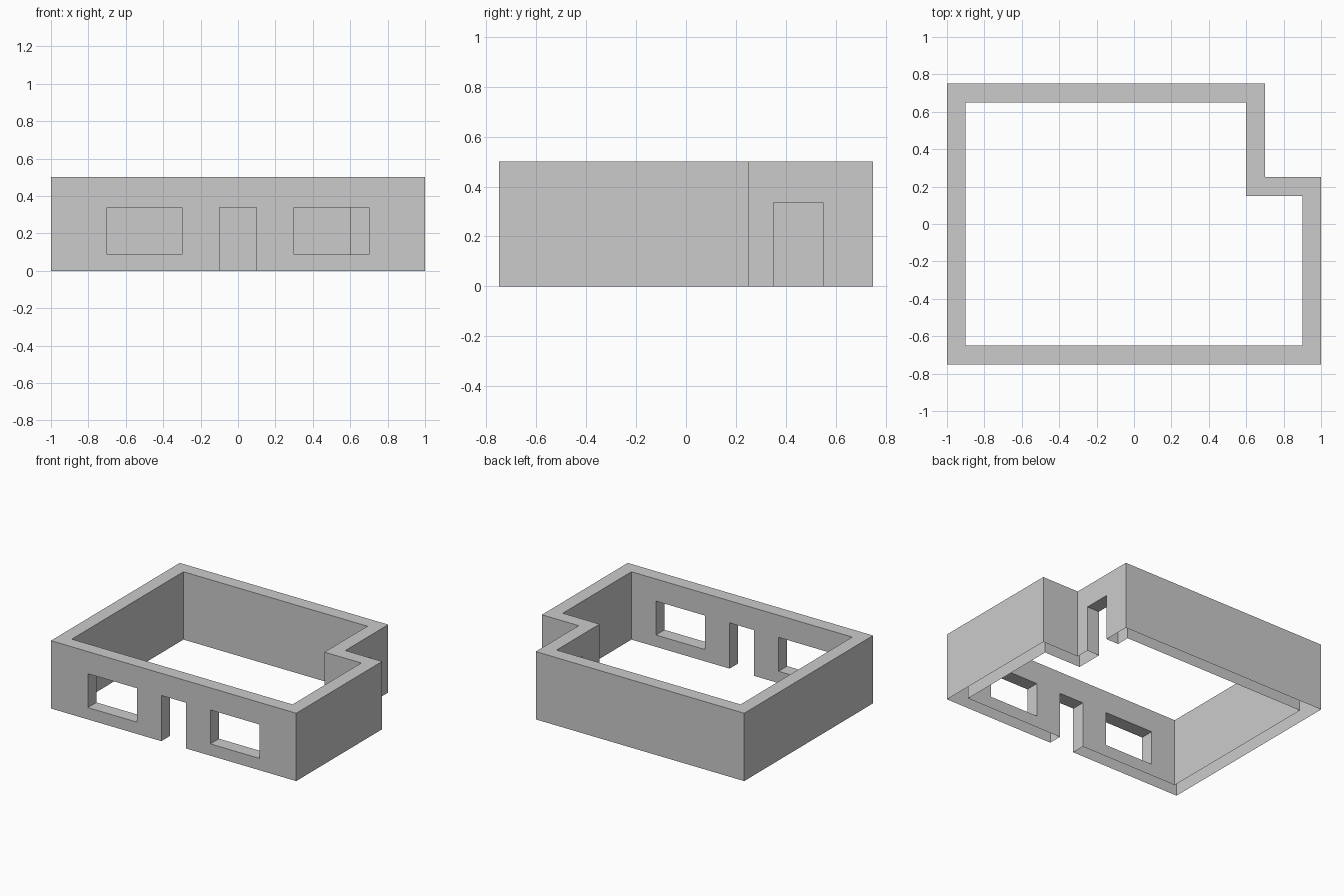
import bpy, bmesh

if "Cube" in bpy.data.objects:
    bpy.data.objects.remove(bpy.data.objects["Cube"])

HEIGHT = 0.5
OUTER = [(-1, -.75), (1, -.75), (1, .25), (.7, .25), (.7, .75), (-1, .75)]
INNER = [(-.9, -.65), (.9, -.65), (.9, .15), (.6, .15), (.6, .65), (-.9, .65)]


def add_object(name, bm):
    bmesh.ops.recalc_face_normals(bm, faces=bm.faces[:])
    mesh = bpy.data.meshes.new(name)
    bm.to_mesh(mesh)
    bm.free()
    obj = bpy.data.objects.new(name, mesh)
    bpy.context.collection.objects.link(obj)
    return obj


def box(name, lo, hi):
    bm = bmesh.new()
    bmesh.ops.create_cube(bm, size=1)
    for v in bm.verts:
        v.co = [(a + b) / 2 + c * (b - a) for a, b, c in zip(lo, hi, v.co)]
    return add_object(name, bm)


# Wall ring following the notched floor plan
bm = bmesh.new()
rings = [[bm.verts.new((x, y, z)) for x, y in outline]
         for outline, z in ((OUTER, 0), (OUTER, HEIGHT), (INNER, HEIGHT), (INNER, 0))]
for r in range(4):
    a, b = rings[r], rings[(r + 1) % 4]
    for i in range(6):
        j = (i + 1) % 6
        bm.faces.new((a[i], a[j], b[j], b[i]))
walls = add_object("walls", bm)

# Openings: two front windows, front door, side door in the notch
cutters = [
    box("left_window_cutter", (-.7, -.85, .087), (-.3, -.55, .337)),
    box("right_window_cutter", (.3, -.85, .087), (.7, -.55, .337)),
    box("front_door_cutter", (-.1, -.85, -.1), (.1, -.55, .337)),
    box("side_door_cutter", (.5, .35, -.1), (.8, .55, .337)),
]
for cutter in cutters:
    cutter.hide_render = True
    mod = walls.modifiers.new(cutter.name, 'BOOLEAN')
    mod.operation = 'DIFFERENCE'
    mod.solver = 'EXACT'
    mod.object = cutter

# Bake the openings and remove the helpers
depsgraph = bpy.context.evaluated_depsgraph_get()
walls_mesh = bpy.data.meshes.new_from_object(walls.evaluated_get(depsgraph))
walls.modifiers.clear()
walls.data = walls_mesh
for cutter in cutters:
    bpy.data.objects.remove(cutter)

# The wall shell is open underneath
bm = bmesh.new()
bm.from_mesh(walls_mesh)
bottom = [f for f in bm.faces if all(abs(v.co.z) < 1e-4 for v in f.verts)]
bmesh.ops.delete(bm, geom=bottom, context='FACES')
bm.to_mesh(walls_mesh)
bm.free()
